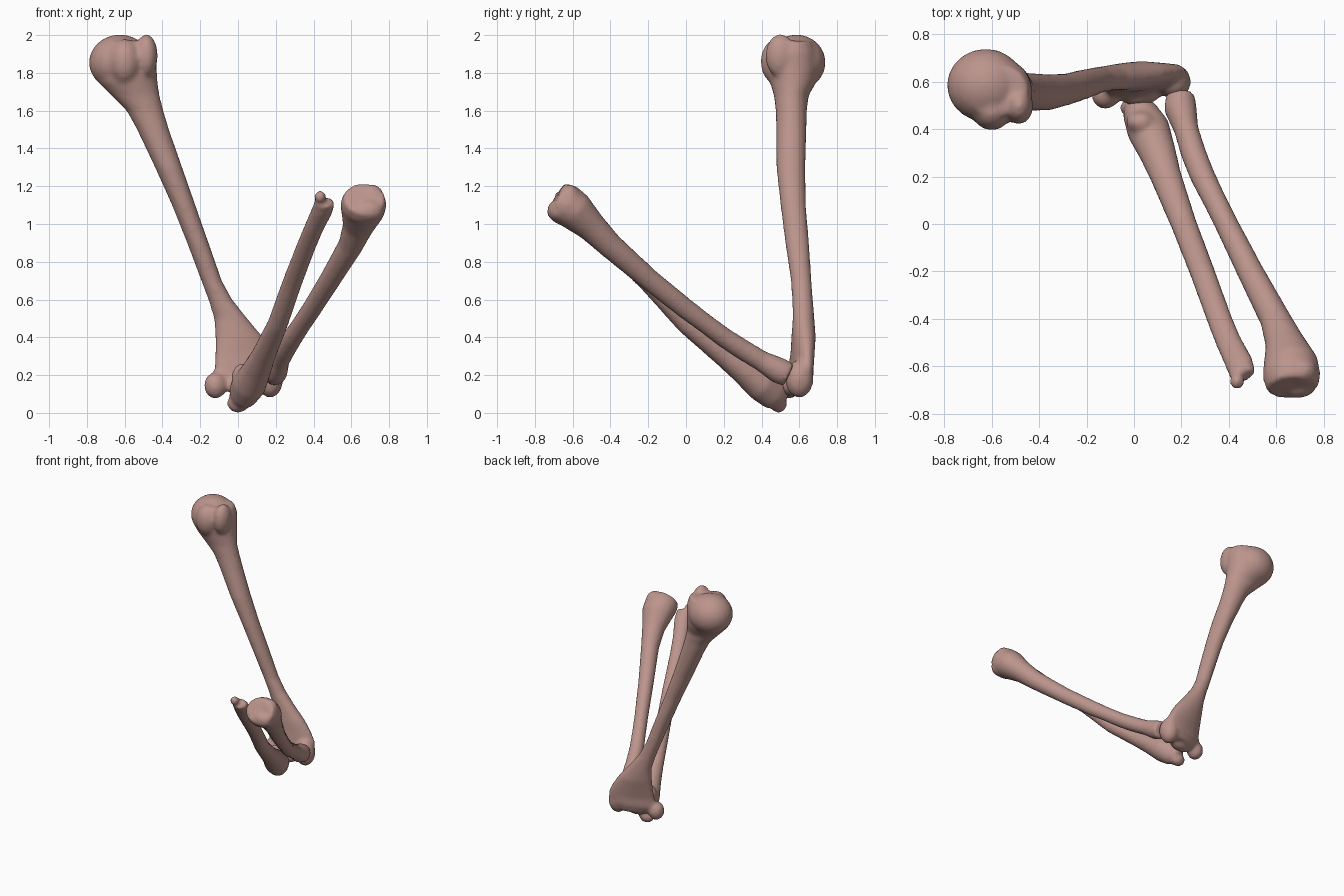
import bpy, bmesh, math
from mathutils import Vector, Matrix

bone = bpy.data.materials.new("bone pink")
bone.diffuse_color = (0.50, 0.30, 0.265, 1)
SIDES = 20


def loft(bm, rows, level):
    """Rows are x, y, z, half width, half depth, yaw. Level rings lie flat, others follow the path."""
    rings = []
    for i, (x, y, z, a, b, yaw) in enumerate(rows):
        if level:
            u = Vector((math.cos(math.radians(yaw)), math.sin(math.radians(yaw)), 0))
            v = Vector((-u.y, u.x, 0))
        else:
            p, q = rows[max(i - 1, 0)], rows[min(i + 1, len(rows) - 1)]
            t = (Vector(q[:3]) - Vector(p[:3])).normalized()
            u = t.cross(Vector((0, 0, 1))).normalized()
            v = u.cross(t)
            u, v = (Matrix.Rotation(math.radians(yaw), 3, t) @ w for w in (u, v))
        rings.append([bm.verts.new(Vector((x, y, z)) + u * a * math.cos(k) + v * b * math.sin(k))
                      for k in (2 * math.pi * j / SIDES for j in range(SIDES))])
    for r, s in zip(rings, rings[1:]):
        for j in range(SIDES):
            k = (j + 1) % SIDES
            bm.faces.new((r[j], r[k], s[k], s[j]))
    bm.faces.new(rings[0])
    bm.faces.new(rings[-1])


def make_bone(name, rows, knobs, level=False):
    """Shaft plus ellipsoid knobs, fused into one smooth skin."""
    bm = bmesh.new()
    loft(bm, rows, level)
    for x, y, z, rx, ry, rz, yaw in knobs:
        m = (Matrix.Translation((x, y, z)) @ Matrix.Rotation(math.radians(yaw), 4, 'Z')
             @ Matrix.Diagonal((rx, ry, rz, 1)))
        bmesh.ops.create_uvsphere(bm, u_segments=20, v_segments=12, radius=1, matrix=m)
    bmesh.ops.recalc_face_normals(bm, faces=bm.faces)
    me = bpy.data.meshes.new(name)
    bm.to_mesh(me)
    bm.free()
    me.materials.append(bone)
    ob = bpy.data.objects.new(name, me)
    bpy.context.collection.objects.link(ob)
    fuse = ob.modifiers.new("fuse", 'REMESH')
    fuse.mode = 'VOXEL'
    fuse.voxel_size = 0.014
    fuse.use_smooth_shade = True
    soft = ob.modifiers.new("soften", 'SMOOTH')
    soft.factor = 0.5
    soft.iterations = 5
    return ob


# upper arm bone: level slices from elbow to shoulder
def span(z, x0, x1, y0, y1, yaw=0):
    return ((x0 + x1) / 2, (y0 + y1) / 2, z, (x1 - x0) / 2, (y1 - y0) / 2, yaw)


upper = [
    span(0.12, -0.08, 0.19, 0.54, 0.64, 14),
    span(0.18, -0.14, 0.225, 0.545, 0.66, 14),
    span(0.25, -0.13, 0.225, 0.555, 0.665, 13),
    span(0.32, -0.125, 0.19, 0.56, 0.675, 11),
    span(0.40, -0.122, 0.135, 0.56, 0.685, 8),
    span(0.50, -0.127, 0.05, 0.565, 0.68),
    span(0.60, -0.157, -0.03, 0.562, 0.672),
    span(0.70, -0.195, -0.085, 0.555, 0.665),
    span(0.90, -0.27, -0.155, 0.525, 0.652),
    span(1.10, -0.35, -0.225, 0.50, 0.635),
    span(1.30, -0.44, -0.295, 0.478, 0.632),
    span(1.50, -0.535, -0.365, 0.477, 0.638),
    span(1.60, -0.59, -0.395, 0.475, 0.64),
    span(1.68, -0.67, -0.415, 0.465, 0.65),
    span(1.75, -0.74, -0.425, 0.445, 0.69),
    span(1.83, -0.765, -0.43, 0.43, 0.71),
    span(1.91, -0.75, -0.43, 0.43, 0.70),
    span(1.97, -0.71, -0.45, 0.46, 0.67),
]
make_bone("upper_arm_bone", upper, [
    (-0.625, 0.585, 1.855, 0.165, 0.155, 0.148, 0),    # ball head
    (-0.60, 0.48, 1.86, 0.085, 0.085, 0.12, 0),        # front tubercle
    (-0.485, 0.50, 1.89, 0.06, 0.08, 0.115, 0),        # side tubercle
    (-0.12, 0.545, 0.145, 0.06, 0.06, 0.07, 14),       # inner knuckle
    (0.03, 0.56, 0.145, 0.10, 0.06, 0.06, 10),         # pulley
    (0.17, 0.60, 0.18, 0.07, 0.075, 0.10, 0),          # outer knuckle
], level=True)

# inner forearm bone
inner = [
    (0.005, 0.51, 0.065, 0.05, 0.055, 0),
    (0.025, 0.47, 0.10, 0.075, 0.09, 0),
    (0.06, 0.40, 0.15, 0.092, 0.09, 0),
    (0.10, 0.30, 0.23, 0.078, 0.073, 0),
    (0.135, 0.20, 0.305, 0.066, 0.06, 0),
    (0.21, 0.0, 0.47, 0.055, 0.052, 0),
    (0.287, -0.20, 0.69, 0.053, 0.05, 0),
    (0.36, -0.40, 0.88, 0.053, 0.045, 0),
    (0.40, -0.50, 0.975, 0.055, 0.042, 0),
    (0.445, -0.59, 1.07, 0.06, 0.043, 0),
    (0.46, -0.64, 1.12, 0.055, 0.04, 0),
]
make_bone("inner_forearm_bone", inner, [
    (0.0, 0.49, 0.05, 0.06, 0.045, 0.05, 0),           # elbow tip
    (0.03, 0.43, 0.19, 0.065, 0.05, 0.075, 0),         # socket lip
    (0.435, -0.665, 1.145, 0.032, 0.035, 0.032, 0),    # wrist spur
])

# outer forearm bone
outer = [
    (0.195, 0.545, 0.20, 0.06, 0.065, 0),
    (0.195, 0.49, 0.225, 0.07, 0.07, 0),
    (0.22, 0.40, 0.275, 0.052, 0.055, 0),
    (0.25, 0.30, 0.335, 0.054, 0.055, 0),
    (0.29, 0.20, 0.40, 0.053, 0.053, 0),
    (0.34, 0.10, 0.475, 0.05, 0.052, 0),
    (0.39, 0.0, 0.55, 0.05, 0.055, 0),
    (0.49, -0.20, 0.71, 0.056, 0.058, 0),
    (0.595, -0.40, 0.885, 0.065, 0.068, 0),
    (0.635, -0.50, 0.985, 0.083, 0.08, 0),
    (0.66, -0.59, 1.07, 0.117, 0.105, 0),
    (0.665, -0.64, 1.105, 0.122, 0.112, 0),
    (0.67, -0.69, 1.135, 0.11, 0.095, 0),
]
make_bone("outer_forearm_bone", outer, [
    (0.71, -0.62, 1.135, 0.065, 0.06, 0.075, 0),       # wrist corner, top
    (0.69, -0.68, 1.07, 0.08, 0.055, 0.06, 0),         # wrist corner, bottom
])
